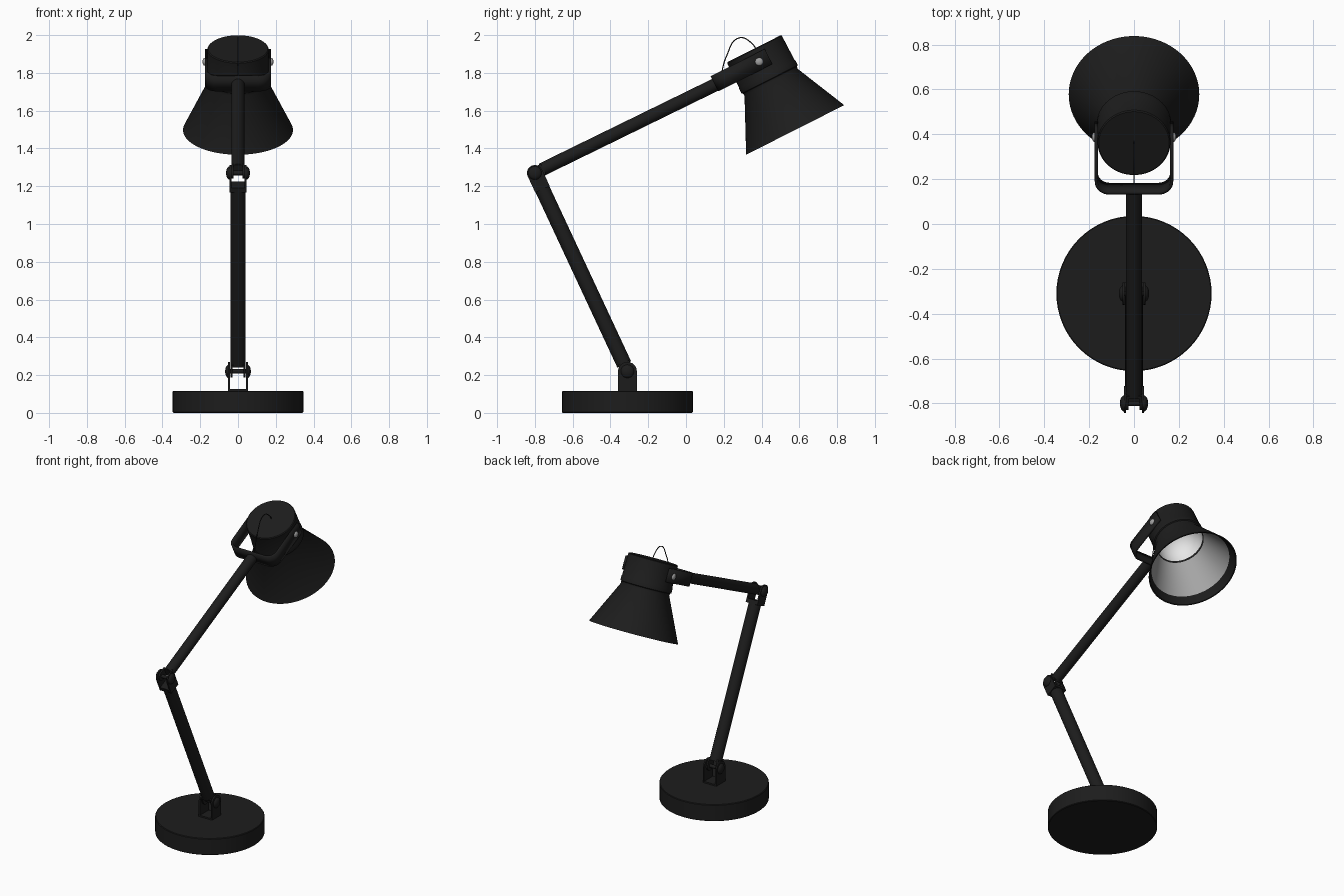
import bpy, bmesh, math
from mathutils import Matrix, Vector

if "Cube" in bpy.data.objects:
    bpy.data.objects.remove(bpy.data.objects["Cube"], do_unlink=True)


def material(name, value):
    m = bpy.data.materials.new(name)
    m.use_nodes = True
    m.diffuse_color = (value, value, value, 1)
    m.node_tree.nodes["Principled BSDF"].inputs["Base Color"].default_value = (value, value, value, 1)
    return m


black = material("matte black", 0.012)
silver = material("reflector silver", 0.38)
white = material("cup white", 0.9)
steel = material("steel grey", 0.35)


def frame(y, z, degrees=0):
    return Matrix.Translation((0, y, z)) @ Matrix.Rotation(math.radians(degrees), 4, "X")


def finish(name, bm, mat, matrix=Matrix(), normals=True):
    if normals:
        bmesh.ops.recalc_face_normals(bm, faces=bm.faces)
    mesh = bpy.data.meshes.new(name)
    bm.to_mesh(mesh)
    bm.free()
    mesh.materials.append(mat)
    ob = bpy.data.objects.new(name, mesh)
    ob.matrix_world = matrix
    bpy.context.collection.objects.link(ob)
    bpy.ops.object.select_all(action="DESELECT")
    ob.select_set(True)
    bpy.context.view_layer.objects.active = ob
    bpy.ops.object.shade_smooth_by_angle(angle=math.radians(35))
    return ob


def lathe(name, profile, mat, matrix=Matrix(), steps=64):
    """Spin (radius, height) points around local z."""
    bm = bmesh.new()
    verts = [bm.verts.new((r, 0, h)) for r, h in profile]
    edges = [bm.edges.new(pair) for pair in zip(verts, verts[1:])]
    bmesh.ops.spin(bm, geom=verts + edges, cent=(0, 0, 0), axis=(0, 0, 1),
                   angle=math.tau, steps=steps)
    bmesh.ops.remove_doubles(bm, verts=bm.verts, dist=1e-5)
    return finish(name, bm, mat, matrix)


def rod(name, radius, start, end, mat, matrix):
    return lathe(name, [(0, start), (radius, start), (radius, end), (0, end)], mat, matrix, 32)


def box(name, size, centre, mat, matrix):
    bm = bmesh.new()
    bmesh.ops.create_cube(bm, size=1, matrix=Matrix.Translation(centre) @ Matrix.Diagonal((*size, 1)))
    return finish(name, bm, mat, matrix)


def side_plate(name, x, thick, half, drop, matrix):
    """Plate hanging from a joint along local -z, rounded around the joint."""
    bm = bmesh.new()
    arc = [(half * math.cos(a), half * math.sin(a))
           for a in (math.pi * i / 12 for i in range(13))]
    outline = arc + [(-half, -drop), (half, -drop)]
    face = bm.faces.new([bm.verts.new((x - thick / 2, y, z)) for y, z in outline])
    out = bmesh.ops.extrude_face_region(bm, geom=[face])
    bmesh.ops.translate(bm, vec=(thick, 0, 0),
                        verts=[v for v in out["geom"] if isinstance(v, bmesh.types.BMVert)])
    return finish(name, bm, black, matrix)


def fork(name, half, drop, x, matrix):
    """U bracket: two rounded plates joined by a floor."""
    for side, sign in (("left", 1), ("right", -1)):
        side_plate(f"{name}_{side}_plate", sign * x, 0.01, half, drop, matrix)
    box(f"{name}_floor", (2 * x + 0.01, 2 * half, 0.012), (0, 0, -drop + 0.006), black, matrix)


def dome(radius, start, height):
    return [(radius, start)] + [
        (radius * math.cos(a), start + height * math.sin(a))
        for a in (math.pi / 2 * i / 8 for i in range(1, 9))]


def joint(name, reach, matrix):
    """Cross pin with a domed knob at each end."""
    for side, turn in (("left", 90), ("right", -90)):
        outward = matrix @ Matrix.Rotation(math.radians(turn), 4, "Y")
        lathe(f"{name}_{side}_knob", [(0, reach)] + dome(0.036, reach, 0.02), black, outward, 32)
        rod(f"{name}_{side}_pin", 0.012, 0, reach + 0.002, black, outward)


# Joint positions and arm directions in the side plane
shoulder, elbow, wrist = Vector((-0.31, 0.22)), Vector((-0.8, 1.27)), Vector((0.157, 1.738))
lower, upper = elbow - shoulder, wrist - elbow
lower_tilt = math.degrees(math.atan2(-lower.x, lower.y))
upper_tilt = math.degrees(math.atan2(-upper.x, upper.y))

# Weighted base
lathe("base", [(0, 0), (0.342, 0), (0.346, 0.004), (0.346, 0.112), (0.342, 0.116), (0, 0.116)],
      black, frame(-0.31, 0))

# Shoulder joint and lower arm
fork("base_bracket", 0.05, 0.106, 0.047, frame(*shoulder))
joint("shoulder", 0.048, frame(*shoulder))
lower_frame = frame(*shoulder, lower_tilt)
fork("lower_arm_fork", 0.032, 0.05, 0.034, lower_frame @ Matrix.Rotation(math.pi, 4, "X"))
rod("lower_arm", 0.04, 0.04, lower.length - 0.08, black, lower_frame)

# Elbow joint and upper arm
elbow_frame = frame(*elbow, lower_tilt)
fork("elbow_bracket", 0.042, 0.095, 0.04, elbow_frame)
box("elbow_collar", (0.084, 0.082, 0.026), (0, 0, -0.081), black, elbow_frame)
joint("elbow", 0.043, elbow_frame)
upper_frame = frame(*elbow, upper_tilt)
fork("upper_arm_fork", 0.03, 0.05, 0.03, upper_frame @ Matrix.Rotation(math.pi, 4, "X"))
rod("upper_arm", 0.035, 0.04, upper.length, black, upper_frame)

# Yoke: rounded U strip holding the head
TILT = 26.8
yoke_frame = frame(0.151, 1.742, TILT)
corner, wide = 0.065, 0.175
quarter = [(wide - corner + corner * math.sin(a), corner - corner * math.cos(a))
           for a in (math.pi / 2 * i / 8 for i in range(9))]
half_path = quarter + [(wide, 0.32)]
path = [(-x, y) for x, y in reversed(half_path)] + half_path
bm = bmesh.new()
rows = [[bm.verts.new((x, y, z)) for x, y in path] for z in (-0.045, 0.045)]
for i in range(len(path) - 1):
    bm.faces.new((rows[0][i], rows[0][i + 1], rows[1][i + 1], rows[1][i]))
yoke = finish("yoke", bm, black, yoke_frame, normals=False)
thickness = yoke.modifiers.new("thickness", "SOLIDIFY")
thickness.thickness, thickness.offset = 0.014, -1

# Steel pivot screws
for side, turn in (("left", 90), ("right", -90)):
    lathe(f"{side}_pivot_screw", [(0, 0.155)] + dome(0.021, 0.176, 0.012), steel,
          frame(0.387, 1.859) @ Matrix.Rotation(math.radians(turn), 4, "Y"), 24)

# Lamp head: cap and flared shade, measured up from the rim
head_frame = frame(0.578, 1.498, TILT)
lathe("shade", [(0, 0.482), (0.157, 0.482), (0.162, 0.477), (0.164, 0.335), (0.167, 0.328),
                (0.167, 0.3), (0.16, 0.296), (0.158, 0.282), (0.291, 0), (0.283, 0), (0.257, 0.05)],
      black, head_frame, 96)
# Silver inner cone, black seam and white domed cup
lathe("reflector", [(0.257, 0.05), (0.154, 0.268)], silver, head_frame, 96)
lathe("cup_seam", [(0.154, 0.268), (0.149, 0.28)], black, head_frame, 96)
lathe("reflector_cup", dome(0.149, 0.28, 0.16), white, head_frame, 96)

# Power wire looping from the arm into the cap
curve = bpy.data.curves.new("power_wire", "CURVE")
curve.dimensions = "3D"
curve.bevel_depth = 0.003
curve.bevel_resolution = 2
points = [(0.18, 1.76), (0.215, 1.89), (0.28, 1.985), (0.345, 1.96), (0.38, 1.91)]
spline = curve.splines.new("BEZIER")
spline.bezier_points.add(len(points) - 1)
for bp, (y, z) in zip(spline.bezier_points, points):
    bp.co = (0, y, z)
    bp.handle_left_type = bp.handle_right_type = "AUTO"
curve.materials.append(black)
wire = bpy.data.objects.new("power_wire", curve)
bpy.context.collection.objects.link(wire)
